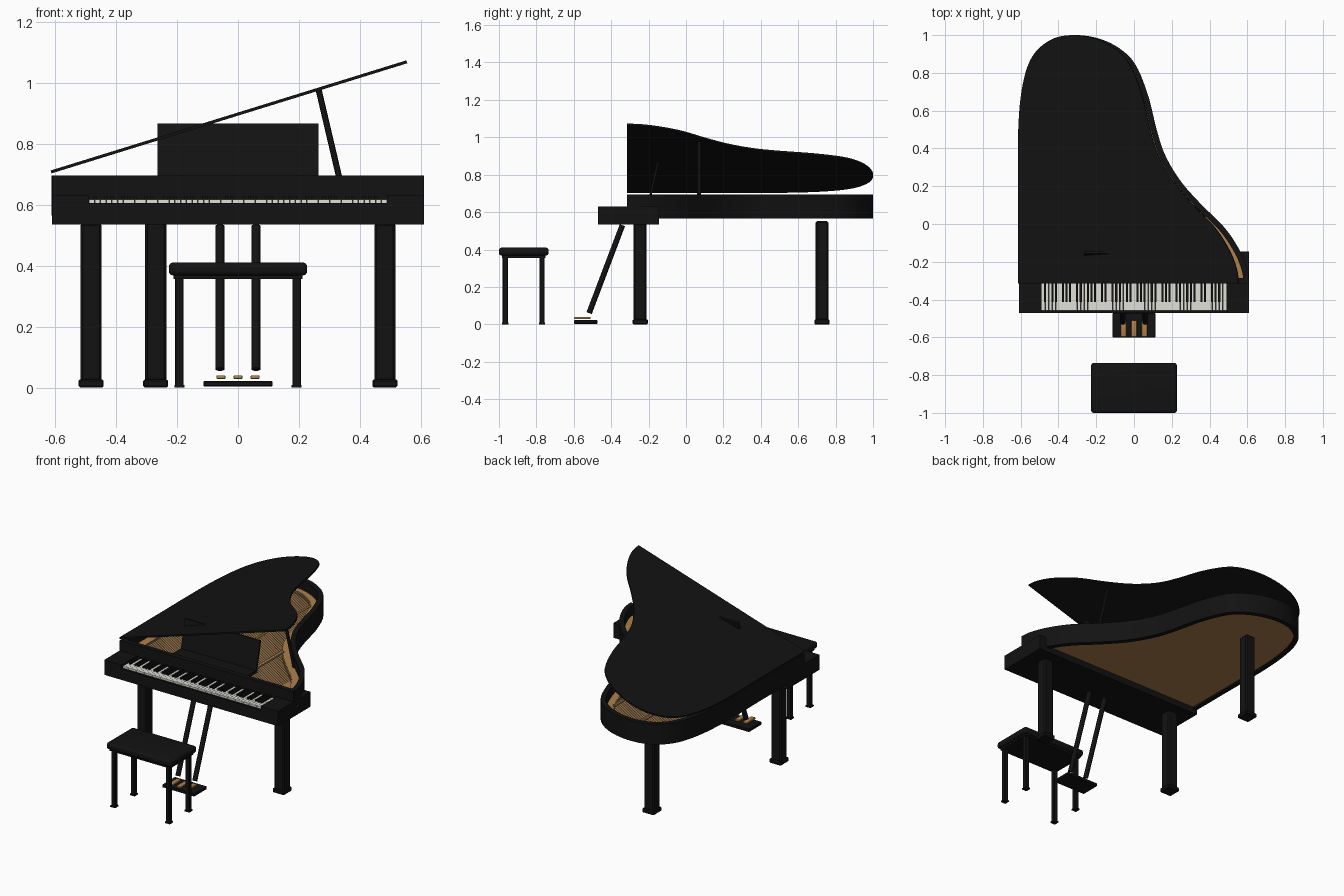
import bpy, bmesh, math
from mathutils import Matrix, Vector

if "Cube" in bpy.data.objects:
    bpy.data.objects.remove(bpy.data.objects["Cube"])

def material(name, r, g, b):
    m = bpy.data.materials.new(name)
    m.diffuse_color = (r, g, b, 1)
    m.use_nodes = True
    m.node_tree.nodes["Principled BSDF"].inputs["Base Color"].default_value = m.diffuse_color
    return m

BLACK = material("black lacquer", 0.006, 0.006, 0.006)
WOOD = material("golden wood", 0.40, 0.20, 0.065)
BRASS = material("brass", 0.42, 0.22, 0.07)
IVORY = material("ivory", 0.75, 0.75, 0.68)
STEEL = material("steel", 0.32, 0.32, 0.32)

def finish(bm, name, mat, smooth=True):
    bmesh.ops.recalc_face_normals(bm, faces=bm.faces)
    me = bpy.data.meshes.new(name)
    bm.to_mesh(me)
    bm.free()
    me.materials.append(mat)
    if smooth:
        me.polygons.foreach_set("use_smooth", [True] * len(me.polygons))
        me.set_sharp_from_angle(angle=math.radians(30))
    ob = bpy.data.objects.new(name, me)
    bpy.context.collection.objects.link(ob)
    return ob

def add_box(bm, x0, x1, y0, y1, z0, z1):
    mat = Matrix.Translation(((x0 + x1) / 2, (y0 + y1) / 2, (z0 + z1) / 2)) @ \
        Matrix.Diagonal((x1 - x0, y1 - y0, z1 - z0, 1))
    bmesh.ops.create_cube(bm, size=1, matrix=mat)

def boxes(name, mat, dims, bevel=0, segments=1):
    bm = bmesh.new()
    for d in dims:
        add_box(bm, *d)
    if bevel:
        bmesh.ops.bevel(bm, geom=bm.edges[:], offset=bevel, segments=segments,
                        profile=0.5, affect='EDGES')
    return finish(bm, name, mat, bevel > 0 and segments > 1)

def add_rod(bm, a, b, r, sides=12):
    a, b = Vector(a), Vector(b)
    rot = (b - a).to_track_quat('Z', 'Y').to_matrix().to_4x4()
    bmesh.ops.create_cone(bm, cap_ends=True, segments=sides, radius1=r, radius2=r,
                          depth=(b - a).length, matrix=Matrix.Translation((a + b) / 2) @ rot)

def rods(name, mat, ends, r, sides=12):
    bm = bmesh.new()
    for a, b in ends:
        add_rod(bm, a, b, r, sides)
    return finish(bm, name, mat)

def prism(name, mat, outer, z0, z1, inner=None):
    bm = bmesh.new()
    def ring(pts, z):
        return [bm.verts.new((x, y, z)) for x, y in pts]
    def bridge(a, b):
        for i in range(len(a)):
            j = (i + 1) % len(a)
            bm.faces.new((a[i], a[j], b[j], b[i]))
    lo, hi = ring(outer, z0), ring(outer, z1)
    bridge(lo, hi)
    if inner:
        lo2, hi2 = ring(inner, z0), ring(inner, z1)
        bridge(lo2, hi2)
        bridge(lo, lo2)
        bridge(hi, hi2)
    else:
        bm.faces.new(lo)
        bm.faces.new(hi)
    return finish(bm, name, mat)

# Plan outline of the case: a smooth curve from front right round to front left
CTRL = [(.61, -.315), (.60, -.24), (.56, -.14), (.48, -.02), (.35, .11), (.245, .23),
        (.165, .365), (.12, .5), (.075, .68), (.01, .84), (-.07, .925), (-.18, .98),
        (-.31, 1.0), (-.43, .975), (-.53, .89), (-.585, .74), (-.61, .5), (-.61, .1),
        (-.61, -.315)]

def spline(ctrl, steps=6):
    p = [Vector(c) for c in [ctrl[0]] + ctrl + [ctrl[-1]]]
    out = []
    for i in range(1, len(p) - 2):
        a, b, c, d = p[i - 1:i + 3]
        for s in range(steps):
            t = s / steps
            out.append(.5 * (2 * b + (c - a) * t + (2 * a - 5 * b + 4 * c - d) * t * t
                             + (3 * b - a - 3 * c + d) * t ** 3))
    return out + [p[-1]]

OUTLINE = spline(CTRL)

def inset(d, front):
    res = []
    for i, p in enumerate(OUTLINE):
        t = (OUTLINE[min(i + 1, len(OUTLINE) - 1)] - OUTLINE[max(i - 1, 0)]).normalized()
        q = p + Vector((-t.y, t.x)) * d
        res.append(Vector((q.x, max(q.y, front + i * 1e-5))))
    return res

# Case: rim, soundboard and inner plate
prism("rim", BLACK, OUTLINE, .565, .695, inset(.03, -.285))
prism("soundboard", WOOD, inset(.029, -.286), .575, .62)
prism("string_plate", BRASS, inset(.03, -.285), .62, .632, inset(.08, -.19))

# Strings with tuning pins, each reaching back to the plate
TAIL = inset(.075, -.285)

def tail_y(x):
    ys = [a.y + (b.y - a.y) * (x - a.x) / (b.x - a.x) for a, b in zip(TAIL, TAIL[1:])
          if a.x != b.x and min(a.x, b.x) <= x <= max(a.x, b.x)]
    return max(ys, default=-.1)

xs = [-.51 + i * .0125 for i in range(77)]
rods("strings", STEEL, [((x, -.22, .643), (x, max(tail_y(x), -.15), .643)) for x in xs], .0017, 6)
rods("tuning_pins", STEEL, [((x, -.22 - .02 * (i % 2), .63), (x, -.22 - .02 * (i % 2), .655))
                            for i, x in enumerate(xs)], .003, 6)
rods("plate_struts", BRASS, [((x, -.2, .64), (x, tail_y(x), .64)) for x in (-.3, -.05, .18)], .009)

# Lid hinged along the left side, and its prop
lid = prism("lid", BLACK, OUTLINE, 0, .01)
lid.data.transform(Matrix.Translation((-.61, 0, .703)) @
                   Matrix.Rotation(math.radians(-17.2), 4, 'Y') @ Matrix.Translation((.61, 0, 0)))
rods("lid_prop", BLACK, [((.347, .07, .625), (.265, .07, .975))], .01)

# Music desk leaning back on its shelf
desk = boxes("music_desk", BLACK, [(-.264, .264, -.006, .006, -.09, .09)])
desk.data.transform(Matrix.Translation((0, -.17, .777)) @ Matrix.Rotation(-.22, 4, 'X'))
boxes("desk_shelf", BLACK, [(-.264, .264, -.29, -.18, .675, .69)])

# Keybed with key slip and end cheeks
boxes("keybed", BLACK, [(-.61, .61, -.47, -.145, .535, .575)])
boxes("key_slip", BLACK, [(-.5, .5, -.47, -.458, .57, .606)])
boxes("cheek_blocks", BLACK, [(-.61, -.49, -.47, -.285, .57, .63), (.49, .61, -.47, -.145, .57, .63)])

# Keys: 52 white, black ones skipped between B-C and E-F
W = .978 / 52
boxes("white_keys", IVORY, [(-.489 + i * W + .0006, -.489 + (i + 1) * W - .0006, -.457, -.31, .572, .617)
                            for i in range(52)])
boxes("black_keys", BLACK, [(-.489 + (i + 1) * W - .0055, -.489 + (i + 1) * W + .0055, -.412, -.31, .6, .628)
                            for i in range(51) if i % 7 not in (1, 4)])

# Three legs with wider feet
for name, x, y, top in (("front_left_leg", -.482, -.245, .54), ("front_right_leg", .482, -.245, .54),
                        ("rear_leg", -.27, .727, .552)):
    boxes(name, BLACK, [(x - .035, x + .035, y - .035, y + .035, .02, top)], .008)
    boxes(name + "_foot", BLACK, [(x - .041, x + .041, y - .041, y + .041, 0, .027)], .005)

# Pedal lyre
rods("lyre_posts", BLACK, [((x, -.518, .06), (x, -.34, .53)) for x in (-.059, .059)], .015, 16)
boxes("pedal_base", BLACK, [(-.113, .113, -.6, -.472, .003, .022)], .003)
boxes("pedals", BRASS, [(x - .015, x + .015, -.598, -.51, .028, .04) for x in (-.056, 0, .056)], .004, 2)

# Bench
boxes("bench_seat", BLACK, [(-.227, .227, -1, -.735, .368, .41)], .014, 4)
boxes("bench_apron", BLACK, [(-.212, .212, -.985, -.75, .356, .372)])
corners = [(x, y) for x in (-.192, .192) for y in (-.966, -.77)]
boxes("bench_legs", BLACK, [(x - .014, x + .014, y - .014, y + .014, 0, .36) for x, y in corners], .003)
boxes("bench_feet", BLACK, [(x - .017, x + .017, y - .017, y + .017, 0, .009) for x, y in corners])
